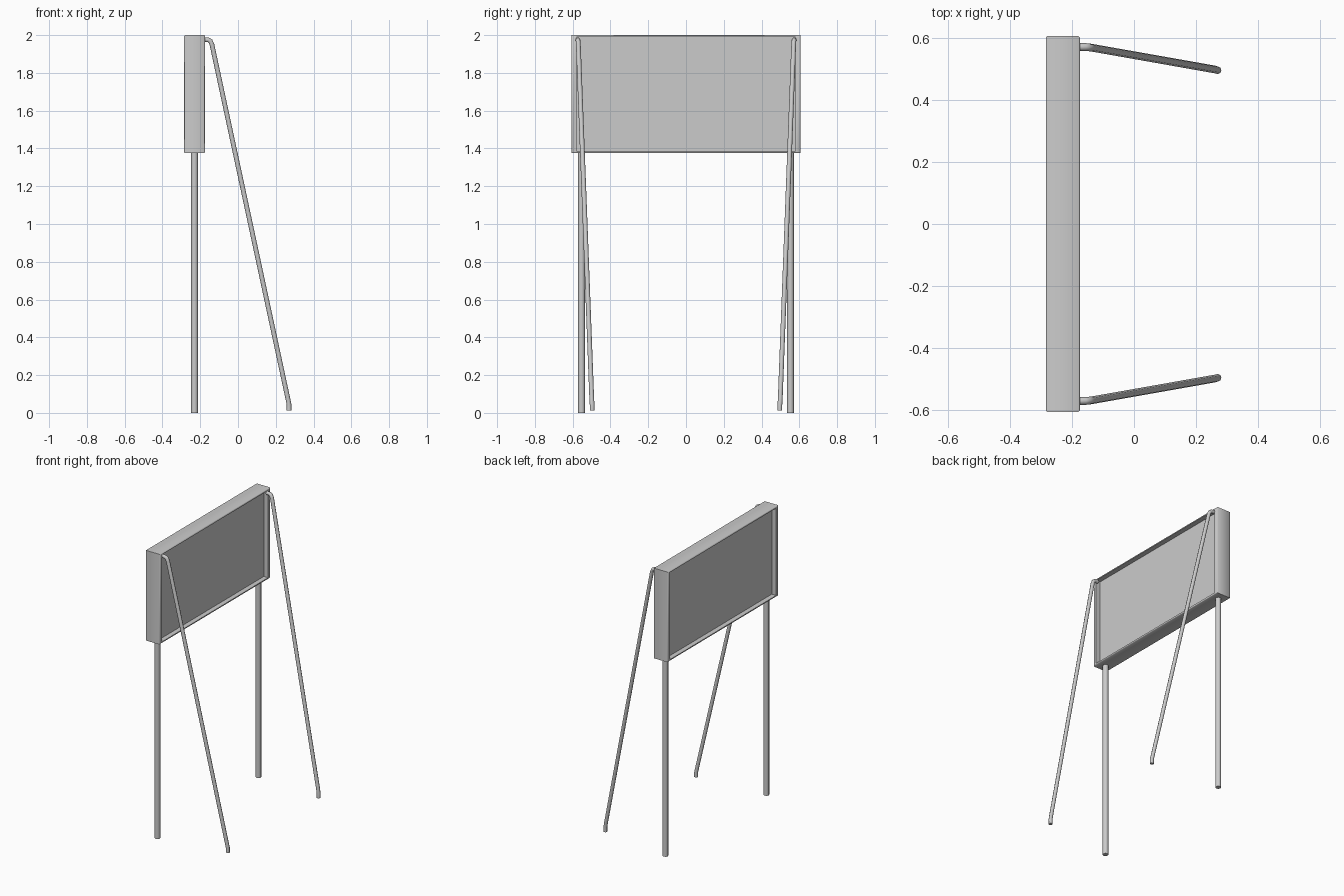
import bpy, bmesh
from mathutils import Vector

if "Cube" in bpy.data.objects:
    bpy.data.objects.remove(bpy.data.objects["Cube"])

BOX_X, BOX_Z = -0.23, 1.6875      # centre of the sign box


def finish(obj, angle=40):
    bpy.ops.object.select_all(action='DESELECT')
    obj.select_set(True)
    bpy.context.view_layer.objects.active = obj
    bpy.ops.object.shade_smooth_by_angle(angle=angle * 3.14159 / 180)


def tube(name, points, radius, sides):
    """Sweep a polygon section along a path, horizontal-ring free of twist."""
    bm = bmesh.new()
    pts = [Vector(p) for p in points]
    rings = []
    for i, p in enumerate(pts):
        a = pts[max(i - 1, 0)]
        b = pts[min(i + 1, len(pts) - 1)]
        d_in = (p - a).normalized() if i else (b - p).normalized()
        d_out = (b - p).normalized() if i < len(pts) - 1 else d_in
        t = (d_in + d_out).normalized()
        side = Vector((0, 1, 0))
        side = (side - t * side.dot(t)).normalized()
        up = t.cross(side)
        ring = bmesh.ops.create_circle(bm, segments=sides, radius=radius)['verts']
        for v in ring:
            v.co = p + side * v.co.x + up * v.co.y
        rings.append(ring)
    for r0, r1 in zip(rings, rings[1:]):
        for k in range(sides):
            n = (k + 1) % sides
            bm.faces.new((r0[k], r0[n], r1[n], r1[k]))
    bm.faces.new(rings[0])
    bm.faces.new(rings[-1])
    bmesh.ops.recalc_face_normals(bm, faces=bm.faces)
    mesh = bpy.data.meshes.new(name)
    bm.to_mesh(mesh)
    bm.free()
    obj = bpy.data.objects.new(name, mesh)
    bpy.context.collection.objects.link(obj)
    finish(obj, 50)
    return obj


# Sign box: rectangular rings from one recessed panel round to the other
half = [(0.022, 0.580, 0.302), (0.055, 0.580, 0.302),
        (0.055, 0.603, 0.3085), (0.051, 0.607, 0.3125)]
profile = half + [(-x, y, z) for x, y, z in reversed(half)]
bm = bmesh.new()
loops = []
for x, hy, hz in profile:
    loops.append([bm.verts.new((BOX_X + x, sy * hy, BOX_Z + sz * hz))
                  for sy, sz in ((-1, -1), (1, -1), (1, 1), (-1, 1))])
for l0, l1 in zip(loops, loops[1:]):
    for k in range(4):
        n = (k + 1) % 4
        bm.faces.new((l0[k], l0[n], l1[n], l1[k]))
bm.faces.new(loops[0])
bm.faces.new(loops[-1])
bmesh.ops.recalc_face_normals(bm, faces=bm.faces)
mesh = bpy.data.meshes.new("sign_box")
bm.to_mesh(mesh)
bm.free()
box = bpy.data.objects.new("sign_box", mesh)
bpy.context.collection.objects.link(box)
finish(box, 50)

for s, label in ((-1, "left"), (1, "right")):
    # Upright post under the box
    tube(f"post_{label}", [(BOX_X, s * 0.553, 0), (BOX_X, s * 0.553, 1.378)],
         0.0185, 8)
    # Slanted brace with bent ends
    tube(f"brace_{label}", [
        (-0.180, s * 0.572, 1.976),
        (-0.158, s * 0.572, 1.975),
        (-0.146, s * 0.571, 1.968),
        (-0.138, s * 0.570, 1.950),
        (0.264, s * 0.499, 0.075),
        (0.270, s * 0.497, 0.045),
        (0.270, s * 0.497, 0.012)], 0.0125, 8)
